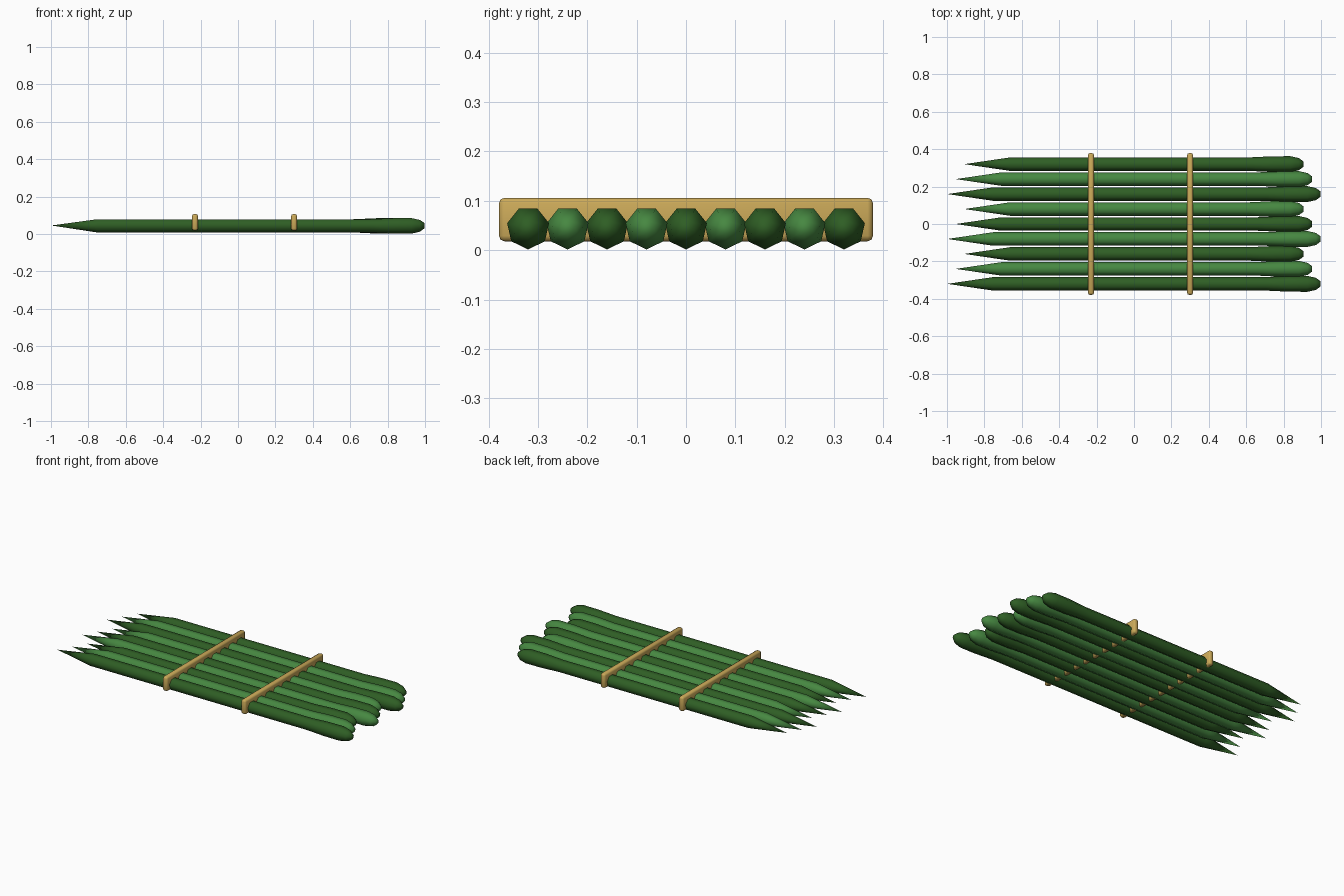
import bpy, bmesh, math

if "Cube" in bpy.data.objects:
    bpy.data.objects.remove(bpy.data.objects["Cube"])


def material(name, rgb):
    m = bpy.data.materials.new(name)
    m.diffuse_color = (*rgb, 1)
    m.use_nodes = True
    m.node_tree.nodes["Principled BSDF"].inputs["Base Color"].default_value = m.diffuse_color
    return m


dark = material("dark green", (0.028, 0.112, 0.018))
light = material("light green", (0.062, 0.245, 0.053))
tan = material("straw tan", (0.60, 0.40, 0.10))


def finish(name, bm, mat, angle):
    bmesh.ops.recalc_face_normals(bm, faces=bm.faces)
    me = bpy.data.meshes.new(name)
    bm.to_mesh(me)
    bm.free()
    me.materials.append(mat)
    ob = bpy.data.objects.new(name, me)
    bpy.context.collection.objects.link(ob)
    bpy.ops.object.select_all(action='DESELECT')
    ob.select_set(True)
    bpy.context.view_layer.objects.active = ob
    bpy.ops.object.shade_smooth_by_angle(angle=math.radians(angle))
    return ob


SIDES, CZ = 7, 0.045


def stalk(name, y, half, mat):
    # seven-sided stalk: pointed tip at -x, swollen blunt end at +x
    profile = [(-half + 0.245, 0.037), (half - 0.29, 0.037),
               (half - 0.17, 0.043), (half - 0.07, 0.0435),
               (half - 0.025, 0.033), (half, 0.014)]
    bm = bmesh.new()
    rings = []
    for x, r in profile:
        ring = []
        for k in range(SIDES):
            a = 2 * math.pi * k / SIDES - math.pi / 2
            ring.append(bm.verts.new((x, y + r * math.cos(a), CZ + r * math.sin(a))))
        rings.append(ring)
    tip = bm.verts.new((-half, y, CZ))
    for k in range(SIDES):
        n = (k + 1) % SIDES
        bm.faces.new((tip, rings[0][k], rings[0][n]))
        for a, b in zip(rings, rings[1:]):
            bm.faces.new((a[k], b[k], b[n], a[n]))
    bm.faces.new(rings[-1])
    finish(name, bm, mat, 60)


# nine stalks side by side with staggered lengths
for i in range(9):
    stalk(f"stalk_{i + 1}", -0.32 + 0.08 * i, (0.998, 0.953, 0.907)[i % 3],
          light if i % 2 else dark)


# two binding straps across the bundle
for n, x in enumerate((-0.23, 0.30)):
    bm = bmesh.new()
    bmesh.ops.create_cube(bm, size=1)
    for v in bm.verts:
        v.co = (x + v.co.x * 0.032, v.co.y * 0.758, 0.062 + v.co.z * 0.088)
    bmesh.ops.bevel(bm, geom=bm.edges[:], offset=0.011, segments=2,
                    profile=0.5, affect='EDGES')
    finish(f"strap_{n + 1}", bm, tan, 50)
